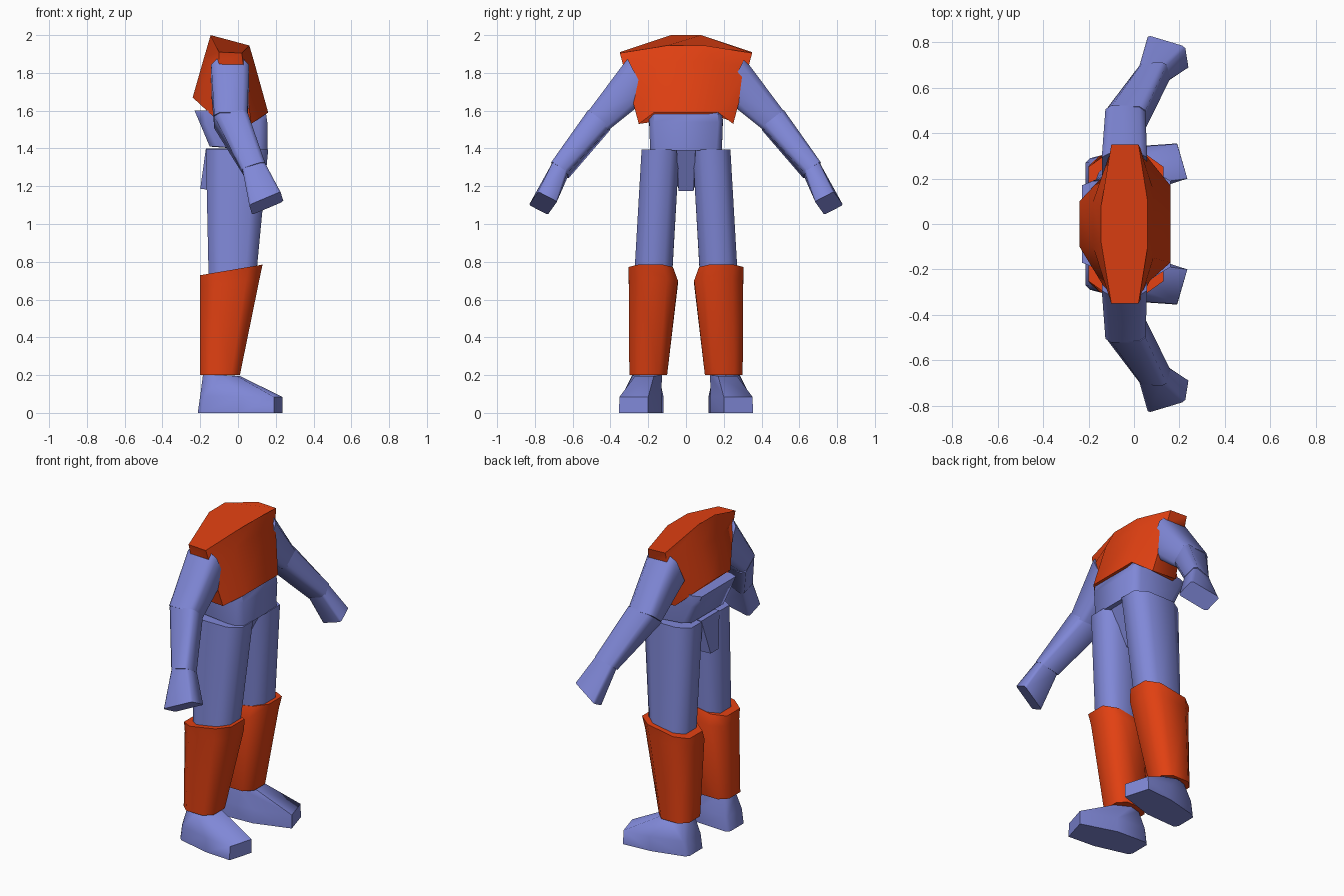
import bpy, bmesh, math
from mathutils import Vector as V

if "Cube" in bpy.data.objects:
    bpy.data.objects.remove(bpy.data.objects["Cube"])


def material(name, rgb):
    m = bpy.data.materials.new(name)
    m.diffuse_color = (*rgb, 1)
    m.use_nodes = True
    m.node_tree.nodes["Principled BSDF"].inputs["Base Color"].default_value = m.diffuse_color
    return m


RED = material("orange red", (0.76, 0.052, 0.006))
BLUE = material("periwinkle blue", (0.215, 0.245, 0.68))


def loft(name, rings, mat, mirror=False, angle=60):
    """Skin equal-length point rings, cap both ends, optionally mirror across y."""
    bm = bmesh.new()
    rows = [[bm.verts.new(p) for p in r] for r in rings]
    n = len(rows[0])
    for a, b in zip(rows, rows[1:]):
        for i in range(n):
            j = (i + 1) % n
            bm.faces.new((a[i], a[j], b[j], b[i]))
    bm.faces.new(rows[0][::-1])
    bm.faces.new(rows[-1])
    bmesh.ops.recalc_face_normals(bm, faces=bm.faces)
    me = bpy.data.meshes.new(name)
    bm.to_mesh(me)
    bm.free()
    me.materials.append(mat)
    ob = bpy.data.objects.new(name, me)
    bpy.context.collection.objects.link(ob)
    bpy.ops.object.select_all(action='DESELECT')
    ob.select_set(True)
    bpy.context.view_layer.objects.active = ob
    bpy.ops.object.shade_smooth_by_angle(angle=math.radians(angle))
    if mirror:
        mod = ob.modifiers.new("other side", 'MIRROR')
        mod.use_axis = (False, True, False)
        mod.use_mirror_merge = False
    return ob


def ring(c, u, v, k=0.45):
    """Chamfered rectangle around c with half axes u and v."""
    c, u, v = V(c), V(u), V(v)
    s = 1 - k
    return [c + u * a + v * b for a, b in
            ((1, -s), (1, s), (s, 1), (-s, 1), (-1, s), (-1, -s), (-s, -1), (s, -1))]


def both(pts):
    """Close a half outline (front to back, y > 0) into a symmetric ring."""
    return pts + [(x, -y, z) for x, y, z in reversed(pts)]


# chest armour, slanted at top and hem
loft("chest", [
    both([(0.16, 0.17, 1.59), (0.07, 0.25, 1.53), (-0.1, 0.25, 1.54), (-0.24, 0.1, 1.67)]),
    both([(0.085, 0.15, 1.86), (0.03, 0.33, 1.83), (-0.1, 0.33, 1.84), (-0.18, 0.1, 1.88)]),
    both([(0.06, 0.1, 1.945), (0.02, 0.35, 1.905), (-0.1, 0.35, 1.91), (-0.145, 0.08, 2.0)]),
], RED)

# abdomen and crotch
loft("abdomen", [
    both([(0.155, 0.16, 1.39), (0.11, 0.19, 1.39), (-0.11, 0.19, 1.41), (-0.15, 0.16, 1.41)]),
    both([(0.155, 0.17, 1.54), (0.11, 0.195, 1.55), (-0.17, 0.195, 1.53), (-0.2, 0.17, 1.53)]),
    both([(0.145, 0.17, 1.61), (0.1, 0.19, 1.61), (-0.18, 0.19, 1.6), (-0.23, 0.17, 1.6)]),
], BLUE)
loft("crotch", [
    both([(0.02, 0.04, 1.175), (-0.2, 0.04, 1.185)]),
    both([(0.13, 0.05, 1.4), (-0.17, 0.09, 1.4)]),
], BLUE)

# thighs
loft("thigh", [
    ring((-0.03, 0.175, 0.70), (0.125, 0, 0.01), (0, 0.1, 0)),
    ring((-0.005, 0.135, 1.395), (0.165, 0, 0), (0, 0.1, 0)),
], BLUE, True)

# shin guards
loft("shin_guard", [
    ring((-0.095, 0.2, 0.2), (0.105, 0, 0), (0, 0.1, 0)),
    ring((-0.043, 0.173, 0.69), (0.157, 0, 0.02), (0, 0.13, 0)),
    ring((-0.035, 0.187, 0.757), (0.165, 0, 0.028), (0, 0.118, 0)),
], RED, True)

# feet, turned outward
def foot(z, heel, toe, k):
    (hx, h0, h1), (tx0, t0, tx1, t1), z1 = heel, toe, z[1]
    mx = (hx + tx0) / 2
    return [(hx, h0 + k, z[0]), (hx, h1 - k, z[0]), (hx + k, h1, z[0]), (mx, (h1 + t1) / 2 + 0.02, (z[0] + z1) / 2),
            (tx1, t1, z1), (tx0, t0, z1), (mx, (h0 + t0) / 2 - 0.03, (z[0] + z1) / 2), (hx + k, h0, z[0])]


loft("foot", [
    foot((0, 0), (-0.213, 0.12, 0.29), (0.235, 0.2, 0.19, 0.355), 0.02),
    foot((0.09, 0.085), (-0.2, 0.12, 0.29), (0.235, 0.2, 0.19, 0.352), 0.02),
    foot((0.205, 0.195), (-0.185, 0.145, 0.26), (0.01, 0.17, -0.005, 0.27), 0.03),
], BLUE, True)

# arms
loft("upper_arm", [
    ring((-0.042, 0.255, 1.77), (0.1, 0, 0), (0, 0.055, 0.105), 0.3),
    ring((-0.038, 0.465, 1.545), (0.088, 0, 0), (0, 0.058, 0.045), 0.3),
], BLUE, True)
loft("forearm", [
    ring((-0.038, 0.46, 1.55), (0.088, 0, 0.012), (0, 0.058, 0.045), 0.3),
    ring((0.09, 0.667, 1.285), (0.062, 0.005, 0.02), (-0.012, 0.043, 0.028), 0.3),
], BLUE, True)
loft("hand", [
    ring((0.09, 0.665, 1.29), (0.058, 0, 0.02), (-0.012, 0.038, 0.028), 0.25),
    ring((0.15, 0.757, 1.11), (0.083, -0.025, 0.035), (-0.008, 0.05, 0.026), 0.15),
], BLUE, True)
